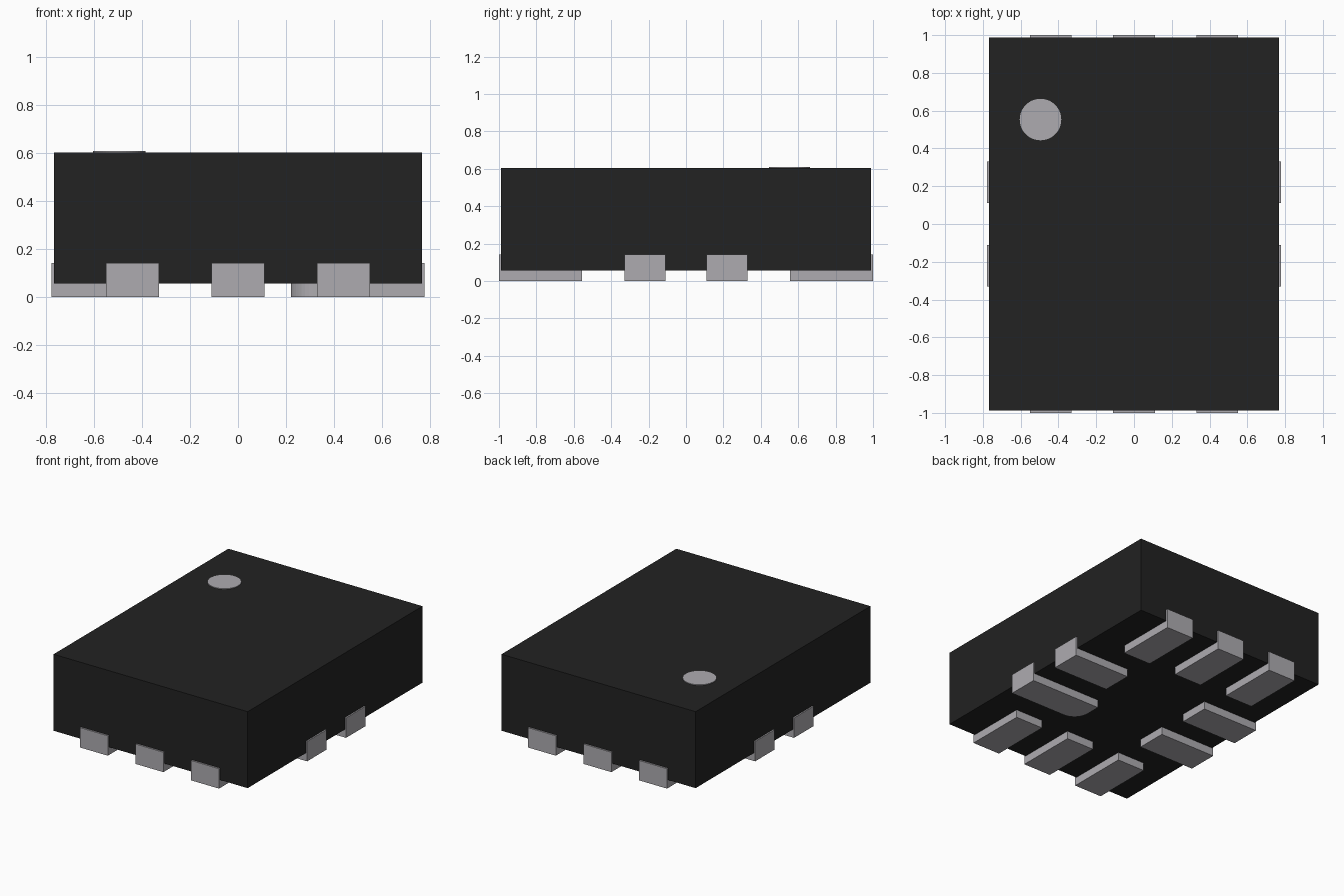
import bpy, bmesh, math

cube = bpy.data.objects.get("Cube")
if cube:
    bpy.data.objects.remove(cube, do_unlink=True)


def make_material(name, rgb):
    mat = bpy.data.materials.new(name)
    mat.use_nodes = True
    mat.diffuse_color = (*rgb, 1)
    mat.node_tree.nodes["Principled BSDF"].inputs["Base Color"].default_value = (*rgb, 1)
    return mat


black = make_material("black plastic", (0.016, 0.016, 0.016))
silver = make_material("silver metal", (0.42, 0.41, 0.435))


def prism(name, outline, z0, z1, mat):
    """Extrude a counter-clockwise outline from z0 to z1."""
    bm = bmesh.new()
    base = bm.faces.new([bm.verts.new((x, y, z0)) for x, y in outline])
    top = bmesh.ops.extrude_face_region(bm, geom=[base], use_keep_orig=True)["geom"]
    bmesh.ops.translate(bm, verts=[v for v in top if isinstance(v, bmesh.types.BMVert)],
                        vec=(0, 0, z1 - z0))
    bmesh.ops.recalc_face_normals(bm, faces=bm.faces)
    mesh = bpy.data.meshes.new(name)
    bm.to_mesh(mesh)
    bm.free()
    mesh.materials.append(mat)
    obj = bpy.data.objects.new(name, mesh)
    bpy.context.collection.objects.link(obj)
    return obj


def rectangle(x0, x1, y0, y1):
    return [(x0, y0), (x1, y0), (x1, y1), (x0, y1)]


def arc(cx, cy, r, start, end, steps):
    angles = [math.radians(start + (end - start) * i / steps) for i in range(steps + 1)]
    return [(cx + r * math.cos(a), cy + r * math.sin(a)) for a in angles]


LEAD_TOP, HALF, LENGTH, PITCH = 0.142, 0.11, 0.445, 0.44
END_X, END_Y = 0.778, 1.0

# Package body
prism("body", rectangle(-0.768, 0.768, -0.988, 0.988), 0.057, 0.604, black)

# Round orientation mark on the top
prism("orientation_mark", arc(-0.495, 0.553, HALF, 0, 360, 48)[:-1], 0.6, 0.609, silver)

# Three leads on the front and on the back
for side, label in ((-1, "front"), (1, "back")):
    for i in (-1, 0, 1):
        y0, y1 = sorted((side * END_Y, side * (END_Y - LENGTH)))
        prism(f"{label}_lead_{i + 2}",
              rectangle(i * PITCH - HALF, i * PITCH + HALF, y0, y1), 0, LEAD_TOP, silver)

# Two leads on each side, one of them longer with a rounded inner corner
for side, label in ((-1, "right"), (1, "left")):
    for row in (-1, 1):
        y = row * PITCH / 2
        x0, x1 = sorted((side * END_X, side * (END_X - LENGTH)))
        outline = rectangle(x0, x1, y - HALF, y + HALF)
        if side == 1 and row == -1:
            inner = 0.22
            outline = arc(inner + HALF, y, HALF, 180, 270, 10) + [
                (x1, y - HALF), (x1, y + HALF), (inner, y + HALF)]
        prism(f"{label}_lead_{'front' if row < 0 else 'back'}", outline, 0, LEAD_TOP, silver)
